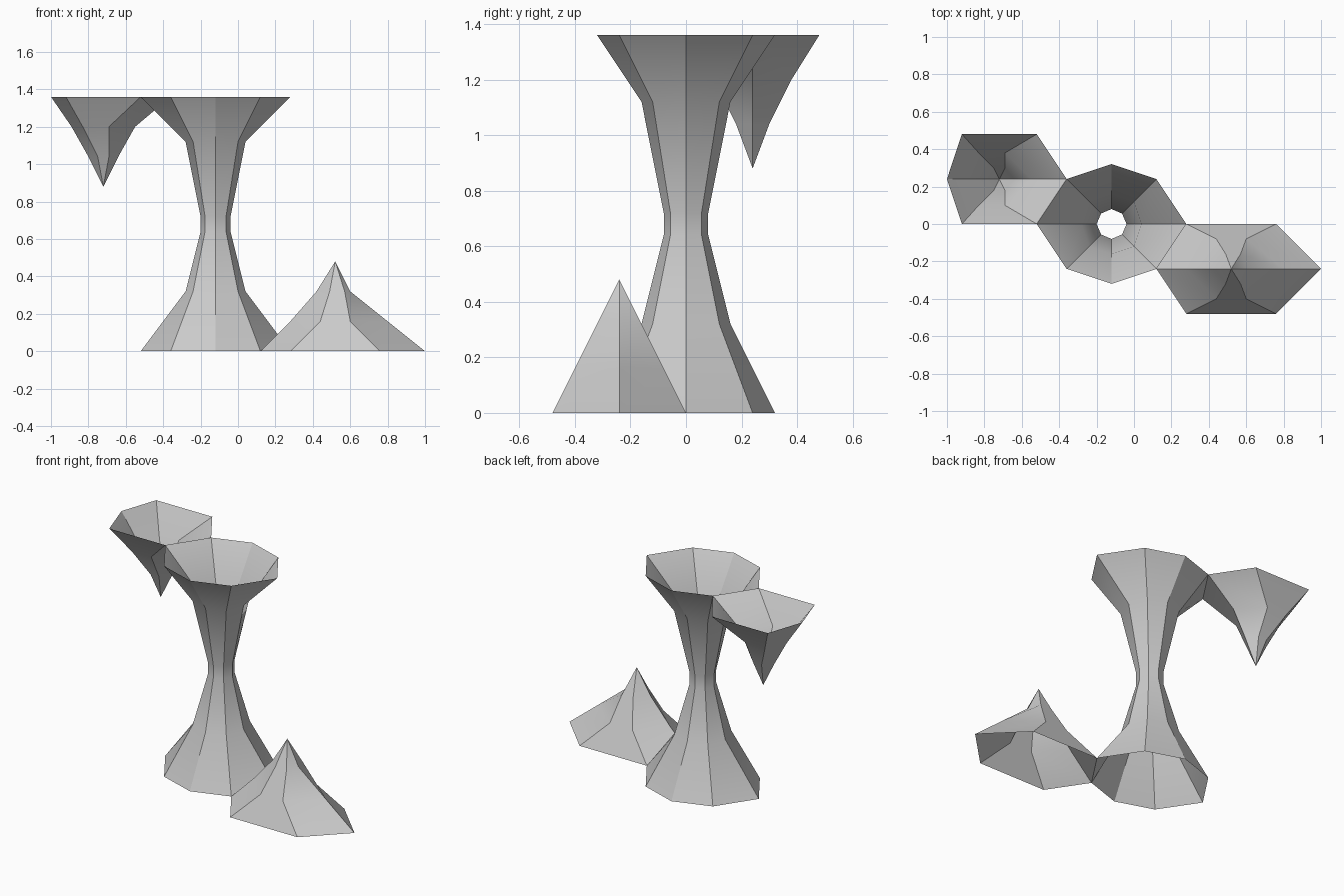
import bpy
import bmesh
import math

if "Cube" in bpy.data.objects:
    bpy.data.objects.remove(bpy.data.objects["Cube"])


def loft(name, rings, apex=None):
    """Open shell through closed rings, optionally closed to a point."""
    bm = bmesh.new()
    loops = [[bm.verts.new(p) for p in ring] for ring in rings]
    n = len(loops[0])
    for a, b in zip(loops, loops[1:]):
        for i in range(n):
            j = (i + 1) % n
            bm.faces.new((a[i], a[j], b[j], b[i]))
    if apex:
        tip = bm.verts.new(apex)
        last = loops[-1]
        for i in range(n):
            bm.faces.new((last[i], last[(i + 1) % n], tip))
    if apex and apex[2] < rings[0][0][2]:  # shell hangs downwards
        bmesh.ops.reverse_faces(bm, faces=bm.faces[:])
    mesh = bpy.data.meshes.new(name)
    bm.to_mesh(mesh)
    bm.free()
    obj = bpy.data.objects.new(name, mesh)
    bpy.context.collection.objects.link(obj)
    bpy.ops.object.select_all(action='DESELECT')
    obj.select_set(True)
    bpy.context.view_layer.objects.active = obj
    bpy.ops.object.shade_smooth_by_angle(angle=math.radians(30))
    return obj


def octagon(cx, rx, ry, d, z):
    """Octagon with x radius, y radius and diagonal offset."""
    pts = [(rx, 0), (d, d), (0, ry), (-d, d), (-rx, 0), (-d, -d), (0, -ry), (d, -d)]
    return [(cx + x, y, z) for x, y in pts]


def hexagon(cy, left, inner_left, inner_right, right, half, z):
    """Hexagon pointed along x, mirrored about y = cy."""
    return [(right, cy, z), (inner_right, cy + half, z), (inner_left, cy + half, z),
            (left, cy, z), (inner_left, cy - half, z), (inner_right, cy - half, z)]


# Hollow column with a narrow waist, open at both ends
column_profile = [(0.40, 0.32, 0.24, 0), (0.16, 0.16, 0.12, 0.32),
                  (0.08, 0.08, 0.056, 0.64), (0.08, 0.08, 0.056, 0.72),
                  (0.16, 0.16, 0.12, 1.12), (0.40, 0.32, 0.24, 1.36)]
loft("column", [octagon(-0.12, *p) for p in column_profile])

# Mound rising from the floor, open underneath
mound_profile = [(0.12, 0.28, 0.76, 1.00, 0.24, 0),
                 (0.28, 0.44, 0.60, 0.80, 0.16, 0.16),
                 (0.42, 0.49, 0.57, 0.60, 0.08, 0.32)]
loft("floor_mound", [hexagon(-0.24, *p) for p in mound_profile], (0.52, -0.24, 0.48))

# Spike hanging from the upper level, open on top
spike_profile = [(-1.00, -0.92, -0.52, -0.36, 0.24, 1.36),
                 (-0.89, -0.83, -0.69, -0.55, 0.14, 1.20),
                 (-0.80, -0.75, -0.69, -0.64, 0.06, 1.04)]
loft("hanging_spike", [hexagon(0.24, *p) for p in spike_profile], (-0.72, 0.24, 0.88))
